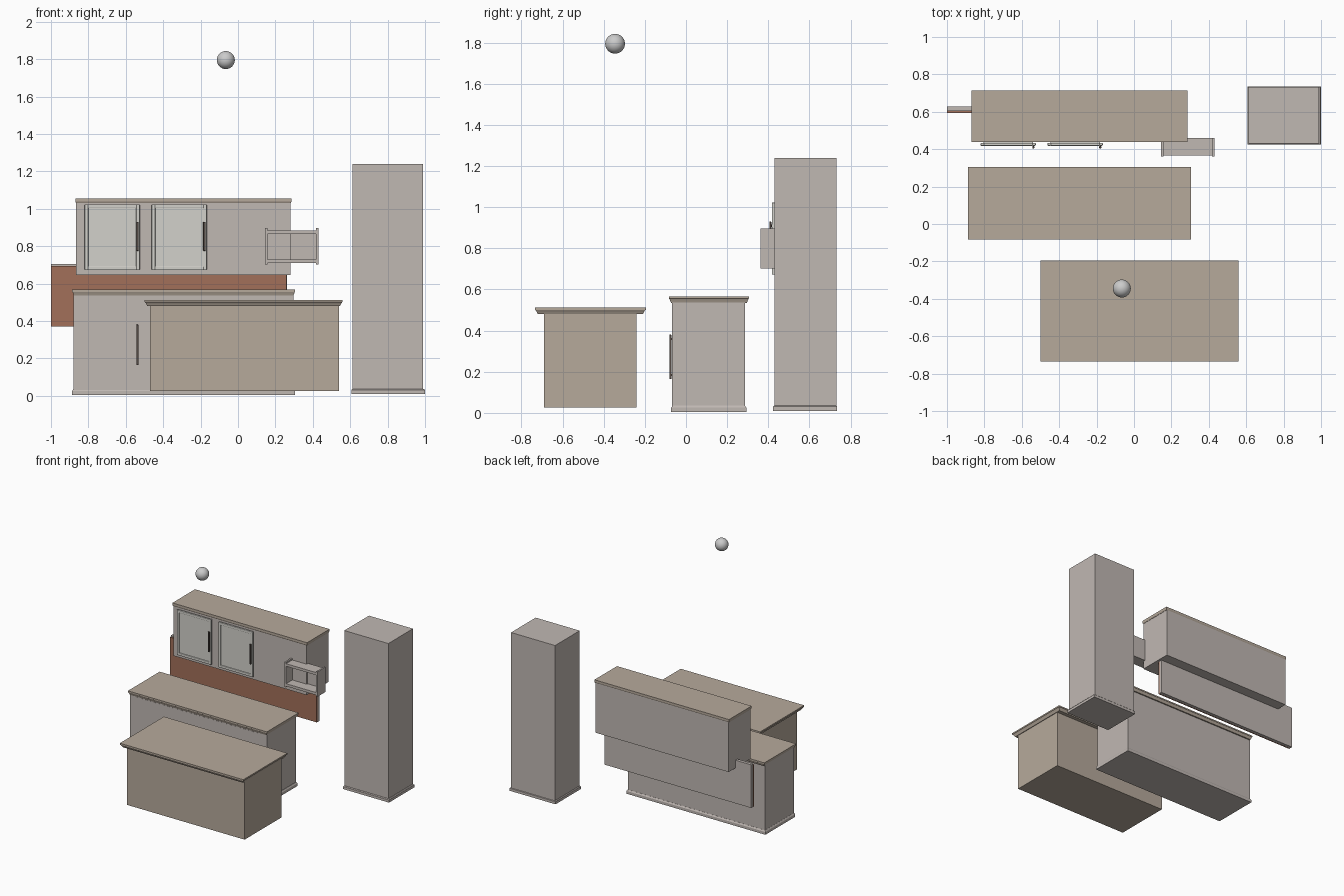
import bpy, bmesh

if "Cube" in bpy.data.objects:
    bpy.data.objects.remove(bpy.data.objects["Cube"])

def mat(name, c):
    m = bpy.data.materials.new(name)
    m.diffuse_color = (*c, 1)
    m.use_nodes = True
    m.node_tree.nodes["Principled BSDF"].inputs["Base Color"].default_value = m.diffuse_color
    return m

TAN = mat("tan_wood", (0.47, 0.40, 0.33))
WARM = mat("warm_grey", (0.53, 0.48, 0.45))
PALE = mat("pale_panel", (0.65, 0.64, 0.60))
BRICK = mat("brick", (0.36, 0.16, 0.10))
DARK = mat("dark_metal", (0.09, 0.07, 0.06))

def finish(bm, name, m, bevel=0):
    bmesh.ops.recalc_face_normals(bm, faces=bm.faces[:])
    me = bpy.data.meshes.new(name)
    bm.to_mesh(me)
    bm.free()
    ob = bpy.data.objects.new(name, me)
    bpy.context.collection.objects.link(ob)
    me.materials.append(m)
    if bevel:
        b = ob.modifiers.new("bevel", 'BEVEL')
        b.width, b.segments = bevel, 2
    return ob

# Rectangular solid lofted through (z, inset) levels
def slab(name, x, y, levels, m, bevel=0):
    bm = bmesh.new()
    rings = []
    for z, i in levels:
        rings.append([bm.verts.new((a, b, z)) for a, b in (
            (x[0]+i, y[0]+i), (x[1]-i, y[0]+i), (x[1]-i, y[1]-i), (x[0]+i, y[1]-i))])
    bm.faces.new(rings[0])
    bm.faces.new(rings[-1])
    for r, s in zip(rings, rings[1:]):
        for k in range(4):
            n = (k+1) % 4
            bm.faces.new((r[k], r[n], s[n], s[k]))
    return finish(bm, name, m, bevel)

def box(name, x, y, z, m, bevel=0):
    return slab(name, x, y, [(z[0], 0), (z[1], 0)], m, bevel)

def edge_profile(z0, z1, d):
    h = z1 - z0
    return [(z0, d), (z0+h*.35, d*.6), (z0+h*.6, d*.25), (z0+h*.65, 0), (z1, 0)]

# Kitchen island
box("island_body", (-.47, .54), (-.69, -.24), (.025, .485), TAN)
slab("island_top", (-.50, .56), (-.735, -.195), edge_profile(.48, .513, .015), TAN)

# Lower cabinet
box("lower_cabinet", (-.88, .297), (-.068, .286), (.02, .545), WARM)
slab("lower_counter", (-.887, .306), (-.083, .306), edge_profile(.535, .567, .01), TAN)
slab("lower_plinth", (-.887, .306), (-.072, .293), [(.004, 0), (.025, 0), (.035, .006)], WARM)
box("drawer_front", (-.82, .24), (-.069, -.06), (.505, .53), WARM)

# Upper cabinet
box("upper_cabinet", (-.865, .28), (.442, .712), (.645, 1.04), WARM)
slab("upper_crown", (-.87, .286), (.438, .715), [(1.03, .004), (1.038, 0), (1.055, 0)], TAN)

# Framed doors on the upper cabinet, with pull handles
def handle(name, x, y, z):
    box(name, (x-.006, x+.006), (y, y+.01), z, DARK, .002)
    for i, p in enumerate((z[0]+.015, z[1]-.025)):
        box(f"{name}_post_{i}", (x-.004, x+.004), (y+.006, y+.022), (p, p+.01), DARK)

for i, x in enumerate((-.82, -.462)):
    x1, z0, z1, w = x+.295, .672, 1.023, .02
    fy = (.418, .434)
    for s, a in (("left", x), ("right", x1-w)):
        box(f"door_{i}_{s}_stile", (a, a+w), fy, (z0, z1), PALE, .004)
    for s, a in (("bottom", z0), ("top", z1-w)):
        box(f"door_{i}_{s}_rail", (x+w-.004, x1-w+.004), fy, (a, a+w), PALE, .004)
    box(f"door_{i}_panel", (x+w-.004, x1-w+.004), (.425, .443), (z0+w-.004, z1-w+.004), PALE)
    handle(f"door_{i}_handle", x1-.013, .405, (.775, .93))
    handle(f"lower_handle_{i}", x1-.013, -.081, (.165, .38))

# Brick splashback with backing board
box("splashback_brick", (-1, .26), (.594, .603), (.37, .695), BRICK)
box("splashback_board", (-1, .262), (.604, .628), (.37, .705), WARM)

# Open wall shelf
for s, a in (("left", .145), ("right", .418)):
    box(f"shelf_{s}_side", (a, a+.012), (.362, .46), (.703, .897), WARM)
for s, a in (("bottom", .71), ("top", .865)):
    box(f"shelf_{s}_board", (.15, .425), (.366, .46), (a, a+.02), WARM)
box("shelf_back", (.15, .425), (.452, .46), (.71, .885), WARM)

# Tall cabinet
box("tall_cabinet", (.612, .99), (.43, .732), (.02, 1.24), WARM)
slab("tall_plinth", (.606, 1.0), (.424, .735), [(.01, 0), (.03, 0), (.036, .005)], WARM)

# Hanging lamp globe
bpy.ops.mesh.primitive_uv_sphere_add(segments=32, ring_count=16, radius=.048,
                                     location=(-.065, -.345, 1.795))
bpy.context.object.name = "lamp_globe"
bpy.ops.object.shade_smooth()
